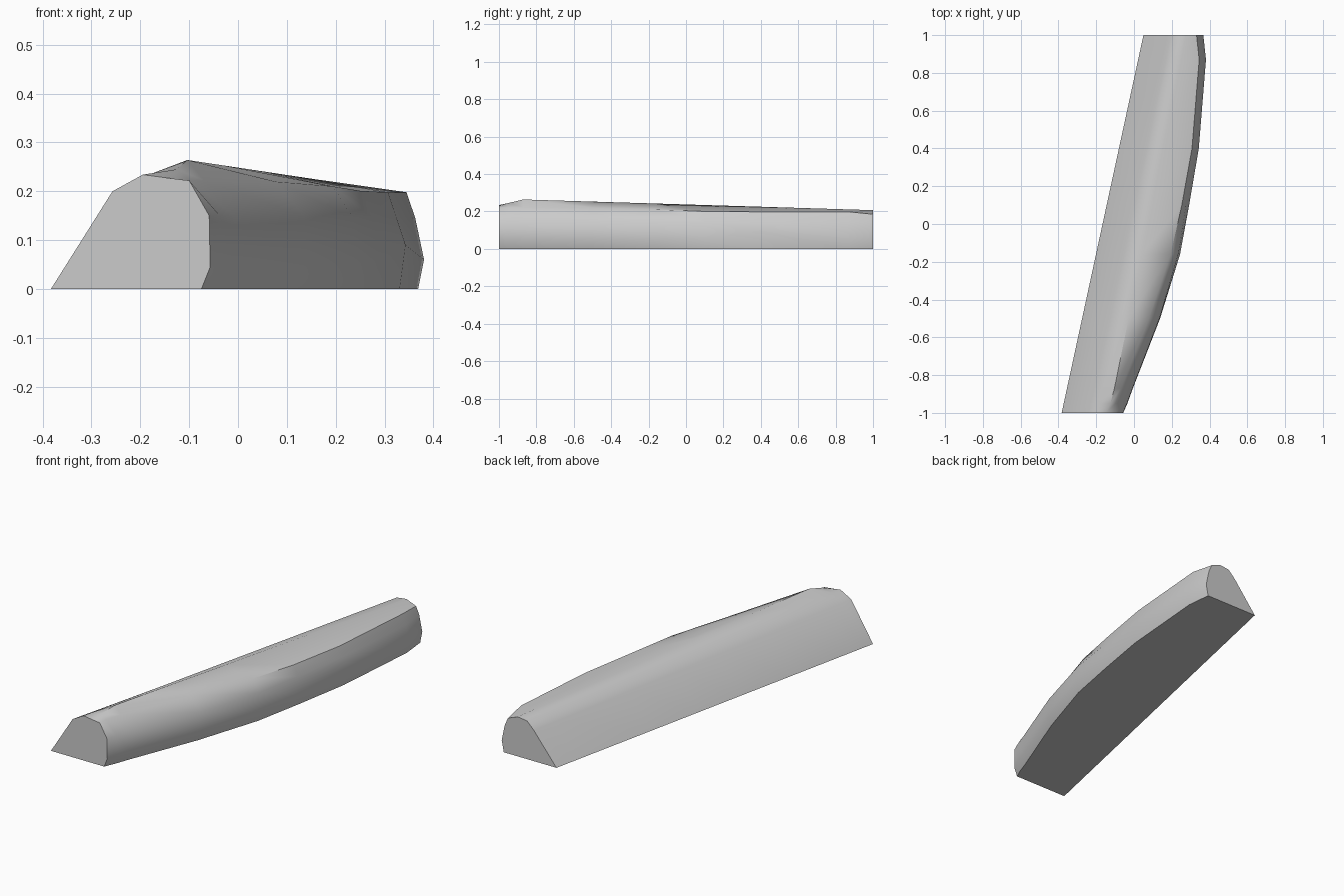
import bpy
import bmesh
import math
from mathutils import Vector

cube = bpy.data.objects.get("Cube")
if cube:
    bpy.data.objects.remove(cube, do_unlink=True)

grey = bpy.data.materials.new("plain_grey")
grey.use_nodes = True
colour = (0.6, 0.6, 0.6, 1)
grey.diffuse_color = colour
grey.node_tree.nodes["Principled BSDF"].inputs["Base Color"].default_value = colour

# Straight side and ridge: (x, z) at the front end and at the back end
left_front = [(-0.383, 0), (-0.257, 0.2), (-0.195, 0.234), (-0.13, 0.268)]
left_back = [(0.05, 0), (0.18, 0.16), (0.22, 0.2), (0.275, 0.207)]

# Bowed side: (x offset from the widest line, z), rounded in front, squarer behind
right_front = [(-0.065, 0.222), (-0.004, 0.15), (-0.002, 0.045), (-0.02, 0)]
right_back = [(-0.036, 0.198), (-0.018, 0.145), (0, 0.06), (-0.012, 0)]

# Stations along the length: y, widest x, blend from round to square
stations = [(-1, -0.055, 0), (-0.95, -0.033, 0), (-0.87, -0.004, 0),
            (-0.5, 0.14, 0.1), (-0.16, 0.245, 0.5), (0.1, 0.292, 0.9),
            (0.4, 0.343, 1), (0.87, 0.381, 1), (1, 0.367, 1)]


def blend(a, b, t):
    return [Vector(p).lerp(Vector(q), t) for p, q in zip(a, b)]


def section(y, widest, squareness):
    left = blend(left_front, left_back, (y + 1) / 2)
    right = [p + Vector((widest, 0))
             for p in blend(right_front, right_back, squareness)]
    # The ridge dips into the front end
    if y == -1:
        left[3] = Vector((-0.15, 0.228))
        right[0].x += 0.02
    elif y == -0.95:
        left[3] = Vector((-0.125, 0.245))
    elif y == 0.4:
        right[2].y = 0.09
    elif y == 1:
        right[0].y = 0.185
    return [(p.x, y, p.y) for p in left + right]


# Loft the sections into a closed solid
bm = bmesh.new()
rings = [[bm.verts.new(p) for p in section(*s)] for s in stations]
for a, b in zip(rings, rings[1:]):
    for i in range(len(a)):
        j = (i + 1) % len(a)
        bm.faces.new((a[i], a[j], b[j], b[i]))
bm.faces.new(rings[0])
bm.faces.new(rings[-1])
bmesh.ops.recalc_face_normals(bm, faces=bm.faces)

mesh = bpy.data.meshes.new("curved_bar")
bm.to_mesh(mesh)
bm.free()
mesh.materials.append(grey)
bar = bpy.data.objects.new("curved_bar", mesh)
bpy.context.collection.objects.link(bar)
bpy.context.view_layer.objects.active = bar
bar.select_set(True)
bpy.ops.object.shade_smooth_by_angle(angle=math.radians(48))
